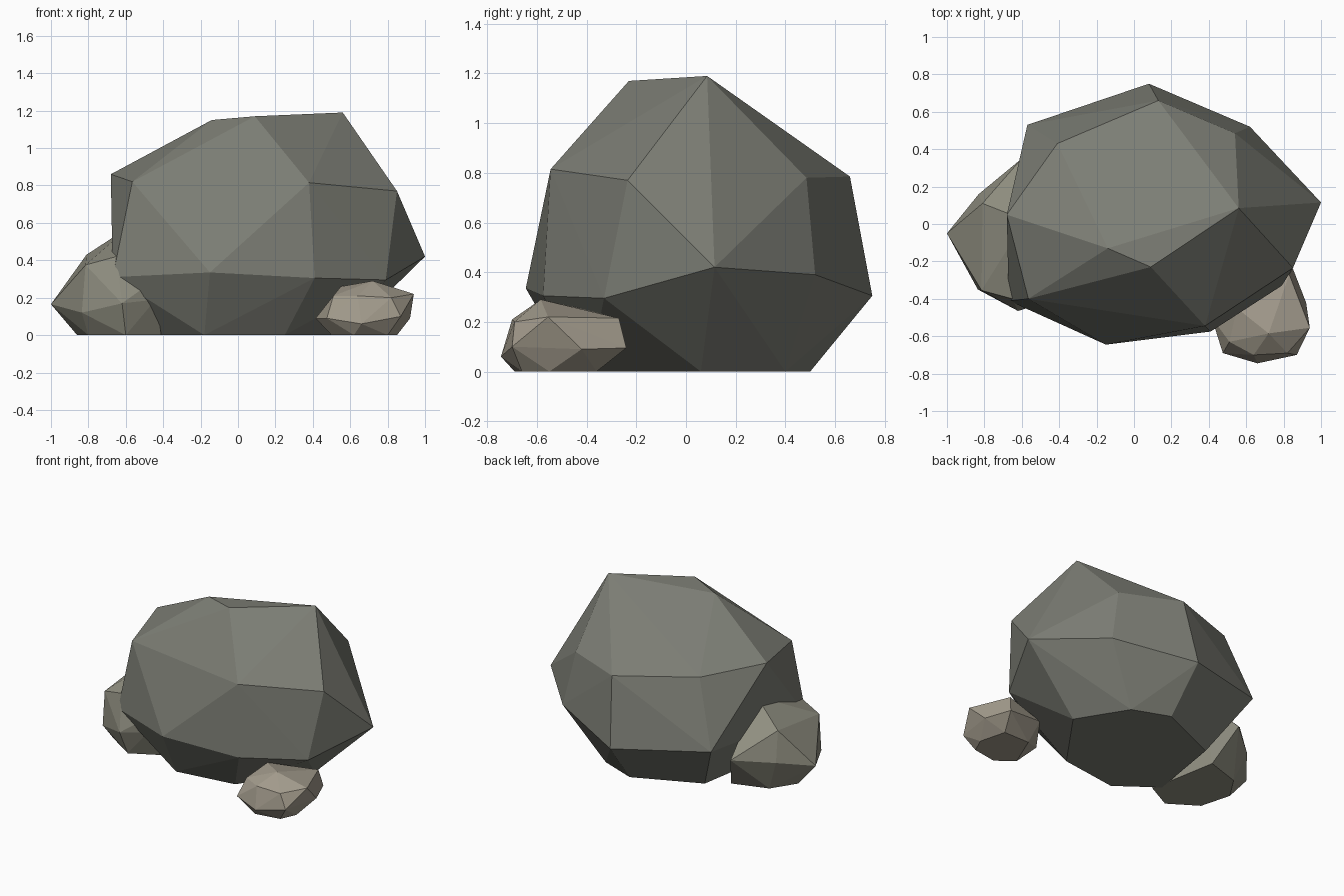
import bpy, bmesh


def rock(name, points, base, color):
    """Faceted boulder: hull of its corner points and a flat footprint on the ground."""
    bm = bmesh.new()
    for p in points + [(x, y, 0) for x, y in base]:
        bm.verts.new(p)
    res = bmesh.ops.convex_hull(bm, input=bm.verts[:])
    loose = [v for v in bm.verts if not v.link_faces]
    bmesh.ops.delete(bm, geom=loose, context='VERTS')
    bmesh.ops.recalc_face_normals(bm, faces=bm.faces[:])
    mesh = bpy.data.meshes.new(name)
    bm.to_mesh(mesh)
    bm.free()
    mat = bpy.data.materials.new(name + "_stone")
    mat.diffuse_color = (*color, 1)
    mesh.materials.append(mat)
    obj = bpy.data.objects.new(name, mesh)
    bpy.context.collection.objects.link(obj)
    return obj


# Main boulder: crown, upper ring, lower ring
rock("large_boulder", [
    (.56, .085, 1.19), (.09, -.23, 1.17), (-.14, -.13, 1.15),
    (.85, -.235, .77), (.38, -.545, .815), (-.565, -.4, .82), (-.68, .05, .86),
    (-.41, .43, .83), (.13, .66, .785), (.54, .485, .78),
    (1, .115, .42), (.79, -.33, .295), (.41, -.575, .305), (-.15, -.645, .335),
    (-.67, -.41, .31), (-.57, .53, .37), (.08, .75, .305), (.62, .52, .39),
], [(.57, .06), (.36, .4), (.1, .5), (-.36, .3), (-.45, -.25), (-.18, -.45), (.25, -.39)],
    (.2, .205, .175))

# Medium stone leaning on the left side
rock("left_stone", [
    (-1, -.05, .165), (-.83, .16, .22), (-.81, .11, .43), (-.6, .35, .25), (-.58, .02, .58),
    (-.815, -.355, .375), (-.835, -.35, .12), (-.62, -.465, .17), (-.65, -.4, .42),
    (-.48, -.42, .27), (-.44, -.4, .19),
], [(-.86, -.05), (-.8, -.27), (-.6, -.4), (-.41, -.3), (-.5, .2), (-.75, .12)],
    (.28, .275, .22))

# Small stone at the front right
rock("right_stone", [
    (.72, -.585, .29), (.55, -.45, .26), (.51, -.63, .21), (.64, -.7, .21), (.82, -.69, .2),
    (.94, -.555, .22), (.83, -.27, .215), (.85, -.24, .095), (.92, -.42, .09),
    (.87, -.7, .1), (.66, -.745, .06), (.475, -.69, .09), (.415, -.5, .09), (.55, -.3, .15),
], [(.5, -.6), (.62, -.69), (.8, -.66), (.85, -.55), (.8, -.36), (.6, -.36)],
    (.36, .325, .26))
